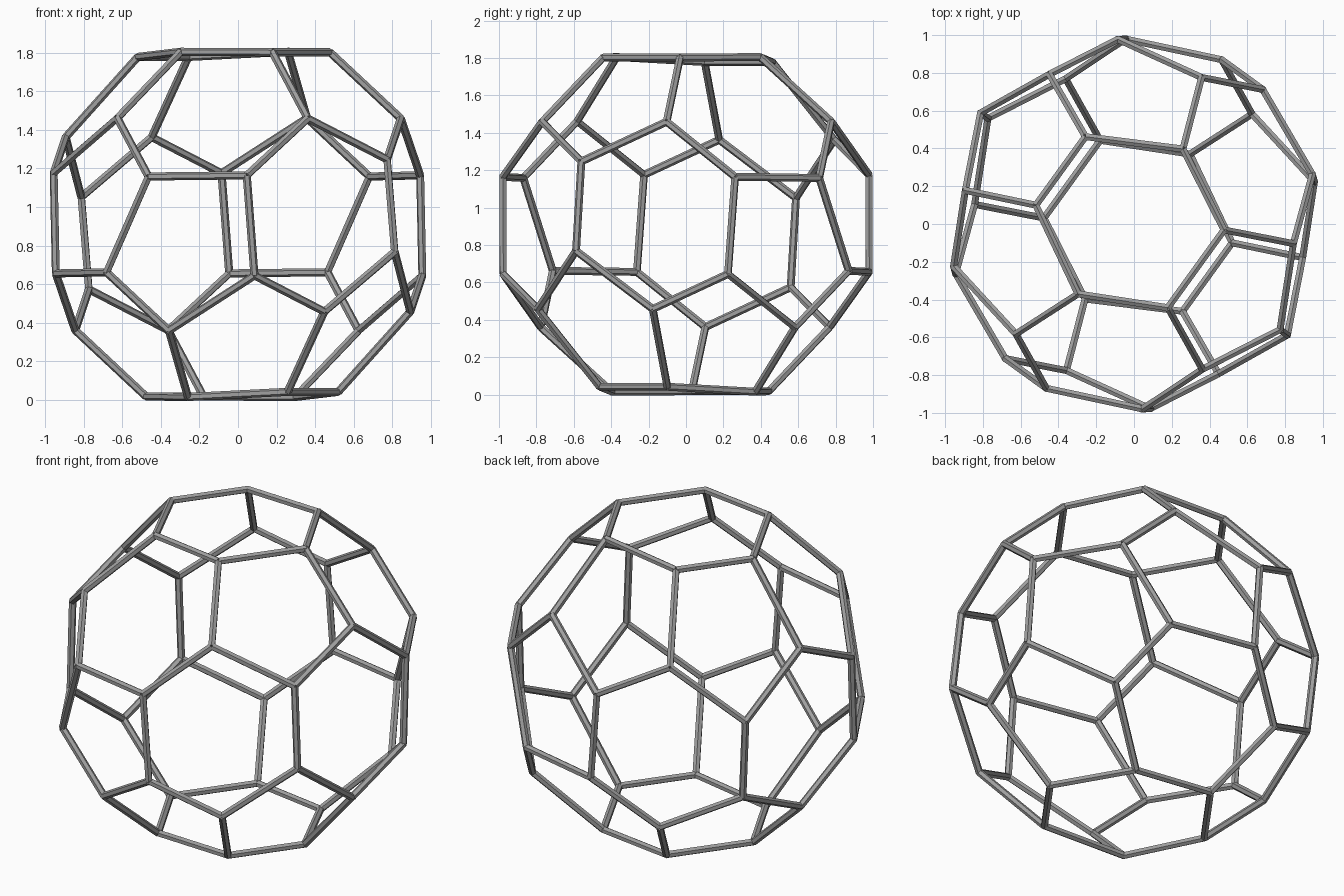
import bpy
import bmesh
from math import radians, sin, cos
from itertools import combinations
from mathutils import Matrix, Vector

STRUT_RADIUS = 0.021
SIDES = 6
MAX_EDGE = 0.65          # joints closer than this share a strut

cube = bpy.data.objects.get("Cube")
if cube:
    bpy.data.objects.remove(cube, do_unlink=True)

# Grey metal
grey = bpy.data.materials.new("grey_metal")
grey.use_nodes = True
grey.diffuse_color = (0.35, 0.35, 0.35, 1)
grey.node_tree.nodes["Principled BSDF"].inputs["Base Color"].default_value = grey.diffuse_color


def ring(radius, height, offset=0):
    """Five joints around the cage's axis."""
    angles = [radians(72 * i + offset) for i in range(5)]
    return [Vector((radius * cos(a), radius * sin(a), height)) for a in angles]


# Joints of one half: end pentagon, its spokes, then the zigzag belt
half = ring(0.432, 0.915) + ring(0.806, 0.613)
half += ring(0.98, 0.27, 22.8) + ring(0.98, 0.27, -22.8)

# The other half is the point reflection; the axis is tipped over
tilt = Matrix.Rotation(radians(-35.9), 4, 'Z') @ Matrix.Rotation(radians(45.3), 4, 'Y')
place = Matrix.Translation((0, 0, 0.91)) @ tilt
joints = [place @ p for p in half] + [place @ -p for p in half]

# Struts between neighbouring joints
bm = bmesh.new()
for a, b in combinations(joints, 2):
    span = b - a
    if span.length > MAX_EDGE:
        continue
    turn = span.to_track_quat('Z', 'Y').to_matrix().to_4x4()
    bmesh.ops.create_cone(bm, cap_ends=True, segments=SIDES, depth=span.length,
                          radius1=STRUT_RADIUS, radius2=STRUT_RADIUS,
                          matrix=Matrix.Translation((a + b) / 2) @ turn)

mesh = bpy.data.meshes.new("strut_cage")
bm.to_mesh(mesh)
bm.free()
mesh.materials.append(grey)
cage = bpy.data.objects.new("strut_cage", mesh)
bpy.context.collection.objects.link(cage)
